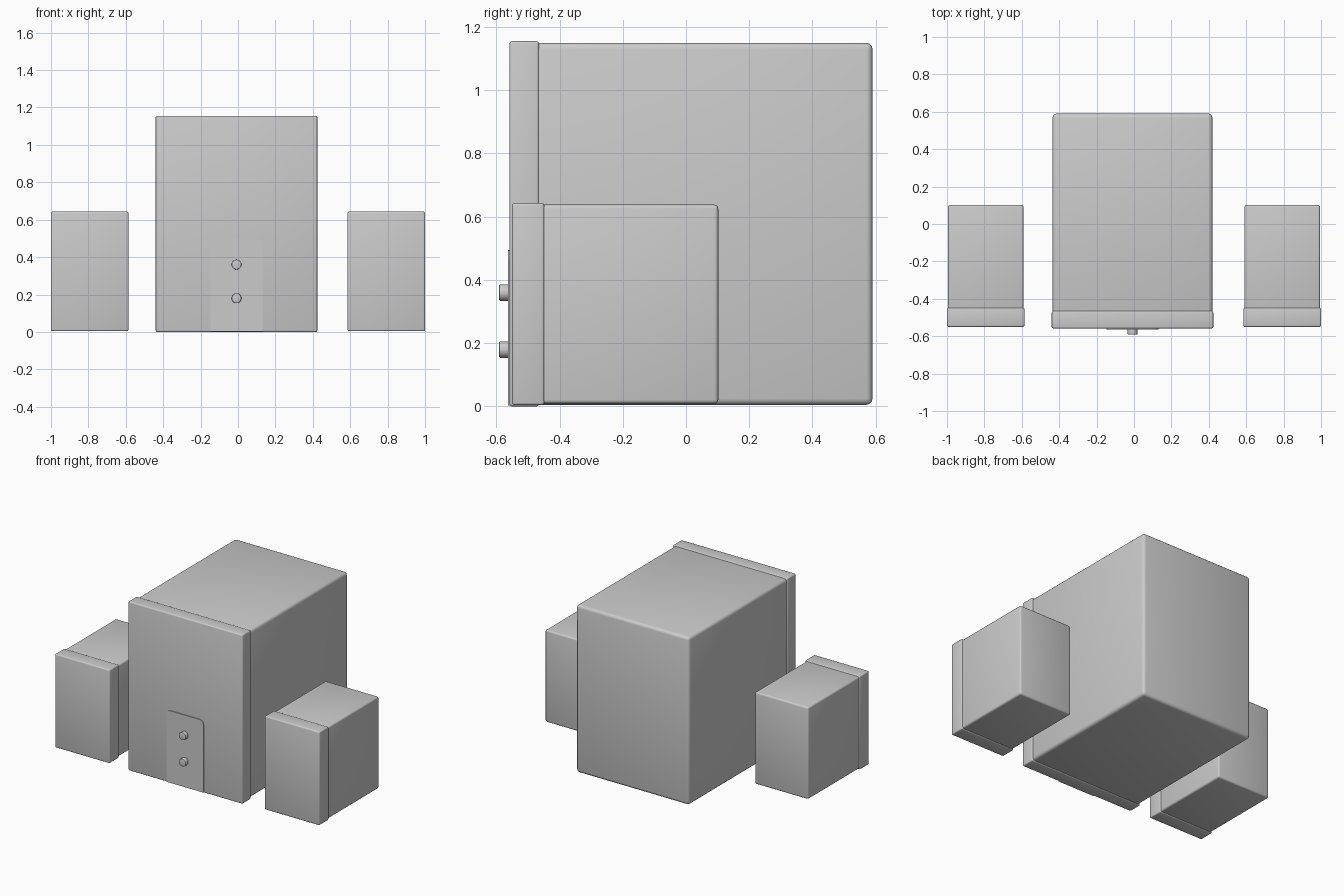
import bpy
import math

cube = bpy.data.objects.get("Cube")
if cube:
    bpy.data.objects.remove(cube, do_unlink=True)

grey = bpy.data.materials.new("plain grey")
grey.use_nodes = True
colour = (0.6, 0.6, 0.6, 1)
grey.diffuse_color = colour
grey.node_tree.nodes["Principled BSDF"].inputs["Base Color"].default_value = colour


def finish(ob, name, bevel, segments=3):
    """Name, colour, round the edges and smooth one part."""
    ob.name = name
    ob.data.materials.append(grey)
    bpy.ops.object.transform_apply(location=False, rotation=True, scale=True)
    mod = ob.modifiers.new("rounded edges", "BEVEL")
    mod.width = bevel
    mod.segments = segments
    mod.limit_method = "ANGLE"
    bpy.ops.object.modifier_apply(modifier=mod.name)
    bpy.ops.object.shade_smooth_by_angle(angle=math.radians(35))
    return ob


def box(name, low, high, bevel):
    bpy.ops.mesh.primitive_cube_add(
        size=1, location=[(a + b) / 2 for a, b in zip(low, high)])
    ob = bpy.context.object
    ob.scale = [b - a for a, b in zip(low, high)]
    return finish(ob, name, bevel)


def speaker(name, centre, width, front, seam, back, height, bevel):
    """A rounded cabinet with a slightly larger front cover."""
    half = width / 2
    lip = 0.005
    base = 0.0 if height > 1 else 0.004
    box(name + "_cabinet", (centre - half + lip, seam - 0.03, base + lip),
        (centre + half - lip, back, height - lip), bevel)
    box(name + "_front_cover", (centre - half, front, base),
        (centre + half, seam, height), 0.008)


speaker("subwoofer", -0.008, 0.864, -0.558, -0.465, 0.59, 1.155, 0.02)
speaker("right_satellite", -0.793, 0.414, -0.55, -0.448, 0.102, 0.643, 0.012)
speaker("left_satellite", 0.793, 0.414, -0.55, -0.448, 0.102, 0.643, 0.012)

# Control plate with rounded upper corners
left, right, top, radius = -0.148, 0.132, 0.495, 0.03
outline = [(left, 0.003), (right, 0.003)]
for cx, start in ((right - radius, 0), (left + radius, 90)):
    for step in range(6):
        a = math.radians(start + step * 18)
        outline.append((cx + radius * math.cos(a),
                        top - radius + radius * math.sin(a)))
n = len(outline)
verts = [(x, y, z) for y in (-0.563, -0.556) for x, z in outline]
faces = [tuple(range(n)), tuple(reversed(range(n, 2 * n)))]
faces += [(i, i + n, (i + 1) % n + n, (i + 1) % n) for i in range(n)]
mesh = bpy.data.meshes.new("control_plate")
mesh.from_pydata(verts, [], faces)
plate = bpy.data.objects.new("control_plate", mesh)
bpy.context.collection.objects.link(plate)
mesh.materials.append(grey)

# Control knobs
for name, z in (("upper_knob", 0.36), ("lower_knob", 0.18)):
    bpy.ops.mesh.primitive_cylinder_add(
        vertices=32, radius=0.026, depth=0.035,
        location=(-0.008, -0.5735, z), rotation=(math.pi / 2, 0, 0))
    finish(bpy.context.object, name, 0.003, 2)
